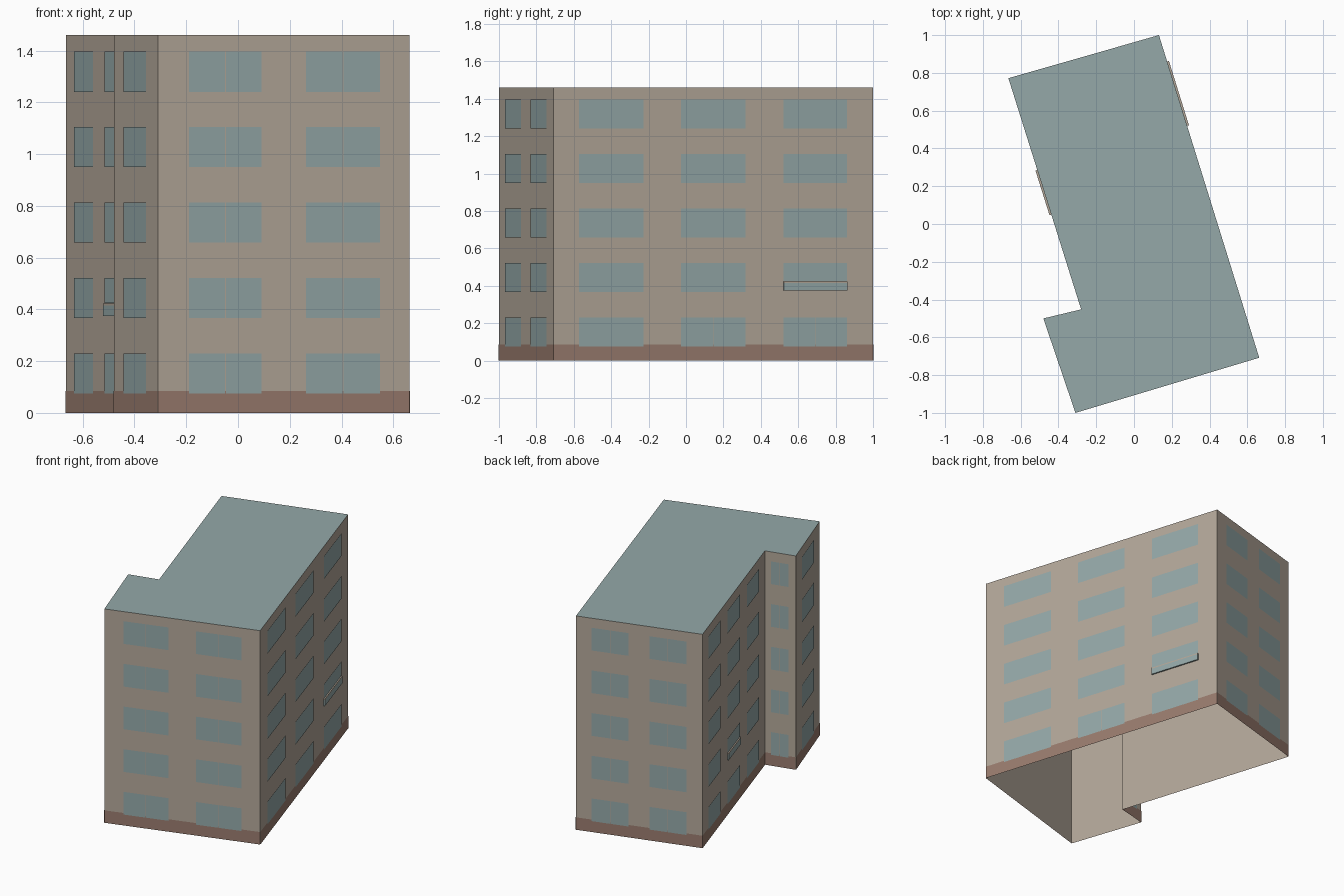
import bpy
import bmesh
from mathutils import Vector

cube = bpy.data.objects.get("Cube")
if cube:
    bpy.data.objects.remove(cube, do_unlink=True)


def material(name, rgb):
    color = [(c / 255) ** 2.2 for c in rgb] + [1]
    mat = bpy.data.materials.new(name)
    mat.use_nodes = True
    mat.diffuse_color = color
    bsdf = next(n for n in mat.node_tree.nodes if n.type == 'BSDF_PRINCIPLED')
    bsdf.inputs["Base Color"].default_value = color
    bsdf.inputs["Roughness"].default_value = 0.9
    return mat


WALL = material("beige wall", (178, 166, 152))
BASE = material("brown base", (152, 123, 110))
GLASS = material("blue grey glass", (147, 167, 167))
ROOF = material("grey green roof", (147, 167, 167))

HEIGHT, BASE_TOP = 1.46, 0.085
FLOORS, FLOOR_STEP = 5, 0.2915
SILL, HEAD = 0.075, 0.23

# Footprint corners, counter-clockwise from the front left
CORNERS = [Vector(p) for p in ((-0.31, -1.0), (0.663, -0.708), (0.132, 1.0),
                               (-0.665, 0.772), (-0.28, -0.452), (-0.48, -0.5))]


def finish(bm, name, *mats):
    mesh = bpy.data.meshes.new(name)
    bm.to_mesh(mesh)
    bm.free()
    for m in mats:
        mesh.materials.append(m)
    obj = bpy.data.objects.new(name, mesh)
    bpy.context.collection.objects.link(obj)
    return obj


def wall_point(side, fraction, z, out):
    a, b = CORNERS[side], CORNERS[(side + 1) % len(CORNERS)]
    d = b - a
    p = a + d * fraction + Vector((d.y, -d.x)).normalized() * out
    return Vector((p.x, p.y, z))


def add_panel(bm, side, f0, f1, z0, z1, out):
    """Flat rectangle lying just in front of one wall."""
    verts = [bm.verts.new(wall_point(side, f, z, out))
             for f, z in ((f0, z0), (f1, z0), (f1, z1), (f0, z1))]
    return bm.faces.new(verts)


def add_box(bm, side, f0, f1, z0, z1, depth):
    """Panel with sides running back to the wall."""
    front = add_panel(bm, side, f0, f1, z0, z1, depth)
    back = [bm.verts.new(wall_point(side, f, z, 0))
            for f, z in ((f0, z0), (f1, z0), (f1, z1), (f0, z1))]
    v = list(front.verts)
    for i in range(4):
        j = (i + 1) % 4
        bm.faces.new((v[j], v[i], back[i], back[j]))


# Building shell: walls and roof, open underneath
bm = bmesh.new()
low = [bm.verts.new((c.x, c.y, 0)) for c in CORNERS]
top = [bm.verts.new((c.x, c.y, HEIGHT)) for c in CORNERS]
for i in range(len(CORNERS)):
    j = (i + 1) % len(CORNERS)
    bm.faces.new((low[i], low[j], top[j], top[i]))
bm.faces.new(top).material_index = 1
finish(bm, "building_shell", WALL, ROOF)

# Brown band around the foot of the walls
bm = bmesh.new()
for side in range(len(CORNERS)):
    add_panel(bm, side, 0, 1, 0, BASE_TOP, 0.0015)
finish(bm, "base_band", BASE)

# Windows: wall name, start and end of each opening along the wall, split panes
LAYOUT = [
    ("front", [(0.124, 0.412), (0.588, 0.881)], True),
    ("left", [(0.079, 0.281), (0.398, 0.6), (0.719, 0.918)], False),
    ("back", [(0.126, 0.417), (0.583, 0.874)], True),
    ("right", [(0.09, 0.28), (0.397, 0.59), (0.705, 0.9)], False),
    ("notch", [(0.21, 0.77)], True),
    ("wing", [(0.24, 0.75)], False),
]
LEDGES = {("left", 1, 2), ("right", 1, 1)}      # wall, floor, column
SPLIT_DOORS = {("left", 0, 1), ("left", 0, 2)}

for side, (name, openings, split) in enumerate(LAYOUT):
    bm = bmesh.new()
    length = (CORNERS[(side + 1) % len(CORNERS)] - CORNERS[side]).length
    gap = 0.0015 / length
    for floor in range(FLOORS):
        z0, z1 = SILL + floor * FLOOR_STEP, HEAD + floor * FLOOR_STEP
        for column, (f0, f1) in enumerate(openings):
            key = (name, floor, column)
            bottom = z0 + 0.058 if key in LEDGES else z0
            if split or key in SPLIT_DOORS:
                mid = (f0 + f1) / 2
                panes = [(f0, mid - gap), (mid + gap, f1)]
            else:
                panes = [(f0, f1)]
            for p0, p1 in panes:
                add_panel(bm, side, p0, p1, bottom, z1, 0.003)
            if key in LEDGES:
                # Shallow projecting box with a glass front and a beige cap
                box = bmesh.new()
                add_box(box, side, f0, f1, z0 + 0.008, z0 + 0.048, 0.01)
                finish(box, name + "_ledge", GLASS)
                cap = bmesh.new()
                add_box(cap, side, f0, f1, z0 + 0.048, z0 + 0.056, 0.01)
                finish(cap, name + "_ledge_cap", WALL)
    # Ground floor panes interrupt the base band
    finish(bm, name + "_windows", GLASS)
